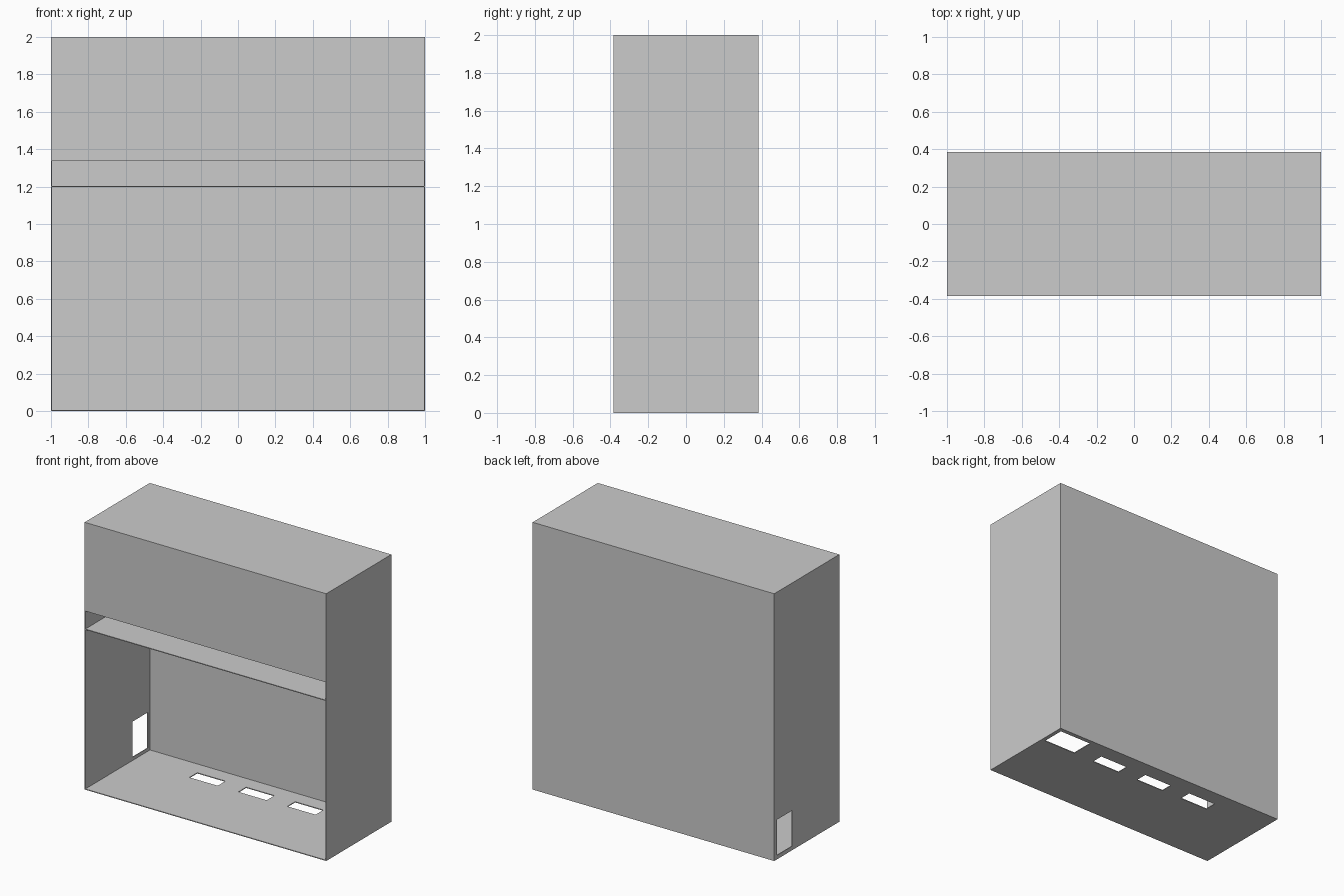
import bpy

if "Cube" in bpy.data.objects:
    bpy.data.objects.remove(bpy.data.objects["Cube"])

W, D, H = 1.0, 0.385, 2.0   # half width, half depth, height
T = 0.006                   # sheet thickness


def box(name, x, y, z):
    """Box from (min, max) ranges on each axis."""
    bpy.ops.mesh.primitive_cube_add(size=1, location=[(a + b) / 2 for a, b in (x, y, z)])
    ob = bpy.context.object
    ob.name = name
    ob.scale = [b - a for a, b in (x, y, z)]
    bpy.ops.object.transform_apply(location=False, rotation=False, scale=True)
    return ob


def cut(panel, x, y, z):
    """Cut a rectangular opening through a panel."""
    cutter = box("cutter", x, y, z)
    cutter.hide_render = True
    mod = panel.modifiers.new("opening", 'BOOLEAN')
    mod.operation = 'DIFFERENCE'
    mod.solver = 'EXACT'
    mod.object = cutter
    bpy.context.view_layer.objects.active = panel
    bpy.ops.object.modifier_apply(modifier=mod.name)
    bpy.data.objects.remove(cutter, do_unlink=True)


# Outer shell: sides, top, back
left = box("left_side", (-W, -W + T), (-D, D), (0, H))
box("right_side", (W - T, W), (-D, D), (0, H))
inner = (-W + T, W - T)
box("top_panel", inner, (-D, D), (H - T, H))
box("back_panel", inner, (D - T, D), (T, H - T))

# Floor, shelf and upper front panel above the slot
floor = box("floor", inner, (-D, D), (0, T))
box("shelf", inner, (-D, D - T), (1.2 - T / 2, 1.2 + T / 2))
box("upper_front_panel", inner, (-D, -D + T), (1.337, H - T))

# Access opening in the left side
cut(left, (-W - 0.1, -W + 0.1), (0.173, 0.353), (0.03, 0.297))

# Floor openings: one large in the right corner, three small along the back
cut(floor, (0.70, 0.97), (0.178, 0.353), (-0.1, 0.1))
for cx in (-0.405, 0, 0.405):
    cut(floor, (cx - 0.117, cx + 0.117), (0.172, 0.264), (-0.1, 0.1))
